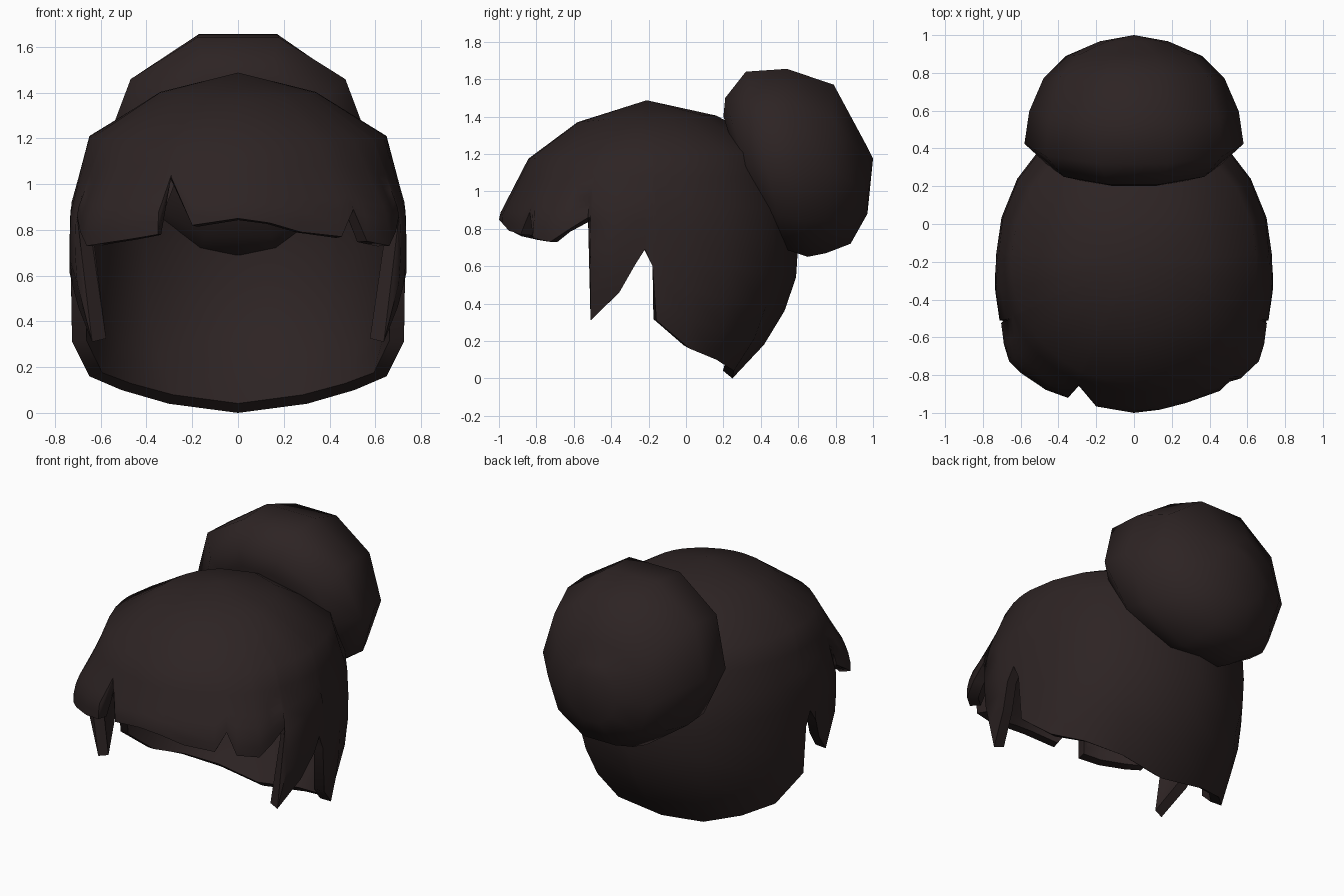
import bpy, bmesh, math
from math import sin, cos, radians

if "Cube" in bpy.data.objects:
    bpy.data.objects.remove(bpy.data.objects["Cube"], do_unlink=True)

hair = bpy.data.materials.new("dark_brown_hair")
hair.use_nodes = True
COLOUR = (0.026, 0.017, 0.017, 1)
hair.diffuse_color = COLOUR
bsdf = hair.node_tree.nodes["Principled BSDF"]
bsdf.inputs["Base Color"].default_value = COLOUR
bsdf.inputs["Roughness"].default_value = 0.8


def lookup(table, key):
    """Piecewise linear lookup in a table sorted by falling key."""
    for (k0, v0), (k1, v1) in zip(table, table[1:]):
        if key >= k1:
            return v0 + (v1 - v0) * (k0 - key) / (k0 - k1)
    return table[-1][1]


def make_object(name, bm):
    mesh = bpy.data.meshes.new(name)
    bm.to_mesh(mesh)
    bm.free()
    mesh.materials.append(hair)
    mesh.polygons.foreach_set("use_smooth", [True] * len(mesh.polygons))
    obj = bpy.data.objects.new(name, mesh)
    bpy.context.collection.objects.link(obj)
    return obj


def bridge(bm, a, b):
    n = len(a)
    for i in range(n):
        j = (i + 1) % n
        bm.faces.new((a[i], b[i], b[j], a[j]))


# Hair cap: width of the dome by height at the front and sides, the nape's
# tuck by height, and the flare of the lower outline by angle from the front
FRONT = [(1.49, 0), (1.37, .475), (1.18, .8), (.87, 1), (0, 1)]
SIDES = [(1.49, 0), (1.4, .48), (1.21, .89), (.9, 1), (0, 1)]
NAPE = [(1.49, 1), (.65, 1), (.5, .98), (.43, .95), (.23, .83), (0, .56)]
OUTLINE = [(180, 1), (150, 1.04), (125, 1.01), (90, 1), (68, 1.05),
           (54, 1.12), (41, 1.08), (28, 1.02), (16, 0.995), (0, 1)]
FLARE = [(1.49, 0), (1.17, 0), (.8, 1), (0, 1)]


def cap_point(angle, z):
    """Angle runs from the front (0) through the sides to the back (180)."""
    s, c = sin(radians(angle)), cos(radians(angle))
    front = max(0, c) ** 2
    r = lookup(FRONT, z) * front + lookup(SIDES, z) * (1 - front)
    r *= 1 + (lookup(OUTLINE, abs(angle)) - 1) * lookup(FLARE, z)
    r *= 1 - (1 - lookup(NAPE, z)) * max(0, -c)
    x, y = 0.73 * r * s, -0.2 - 0.8 * r * c
    if c > 0 and z < 0.6:                      # sideburns lean inwards
        x *= 1 - 0.36 * (0.6 - z)
    return (x, y, z)


# Lower hairline: (angle, height), with uneven fringe and shared sides
SIDE = [(54, .73), (60, .79), (67.2, .86), (68.3, .31), (79, .46), (85, .61),
        (88.6, .69), (91.5, .6), (93, .31), (107, .16), (123, .1), (144, .04)]
LEFT_FRINGE = [(0, .85), (11, .83), (22, .79), (36, .77), (41, .89), (45, .75)]
RIGHT_FRINGE = [(-48, .74), (-37, .76), (-28, .78), (-26, 1.03), (-16, .82)]
hairline = LEFT_FRINGE + SIDE + [(180, 0)]
hairline += [(-a, z) for a, z in reversed(SIDE)] + RIGHT_FRINGE

bm = bmesh.new()
rows = []
for height in (1.405, 1.21):                   # crown rows dip to the front
    rows.append([bm.verts.new(
        cap_point(a, height - 0.035 * max(0, cos(radians(a)))))
        for a, _ in hairline])
STEPS = 6
for k in range(STEPS + 1):
    rows.append([bm.verts.new(cap_point(a, 1.08 + (z - 1.08) * k / STEPS))
                 for a, z in hairline])
apex = bm.verts.new((0, -0.21, 1.487))
for i, v in enumerate(rows[0]):
    bm.faces.new((apex, v, rows[0][(i + 1) % len(rows[0])]))
for upper, lower in zip(rows, rows[1:]):
    bridge(bm, upper, lower)
cap = make_object("hair_cap", bm)

# Give the cap its thickness, inwards
bpy.context.view_layer.objects.active = cap
cap.select_set(True)
solid = cap.modifiers.new("thickness", "SOLIDIFY")
solid.thickness = 0.065
solid.offset = -1
bpy.ops.object.modifier_apply(modifier=solid.name)
bpy.ops.object.shade_smooth_by_angle(angle=radians(50))

# Bun: tilted ten-sided rings, (top y, top z, bottom y, bottom z, half width)
BUN = [(.2, 1.4, .36, .9, .35), (.21, 1.5, .42, .77, .46),
       (.32, 1.64, .53, .69, .58), (.54, 1.655, .65, .65, .555),
       (.79, 1.57, .75, .67, .48), (.9, 1.366, .88, .72, .36),
       (.965, 1.245, .97, .88, .18)]
bm = bmesh.new()
rings = []
for ty, tz, by, bz, half in BUN:
    ring = []
    for i in range(10):
        a = radians(18 + 36 * i)
        t = cos(a) / cos(radians(18))          # flat edge on top and bottom
        ring.append(bm.verts.new((half * sin(a),
                                  (ty + by) / 2 + t * (ty - by) / 2,
                                  (tz + bz) / 2 + t * (tz - bz) / 2)))
    rings.append(ring)
for a, b in zip(rings, rings[1:]):
    bridge(bm, a, b)
bm.faces.new(rings[0])
tip = bm.verts.new((0, 1.0, 1.175))
for i in range(10):
    bm.faces.new((rings[-1][i], tip, rings[-1][(i + 1) % 10]))
bmesh.ops.recalc_face_normals(bm, faces=bm.faces)
make_object("hair_bun", bm)
